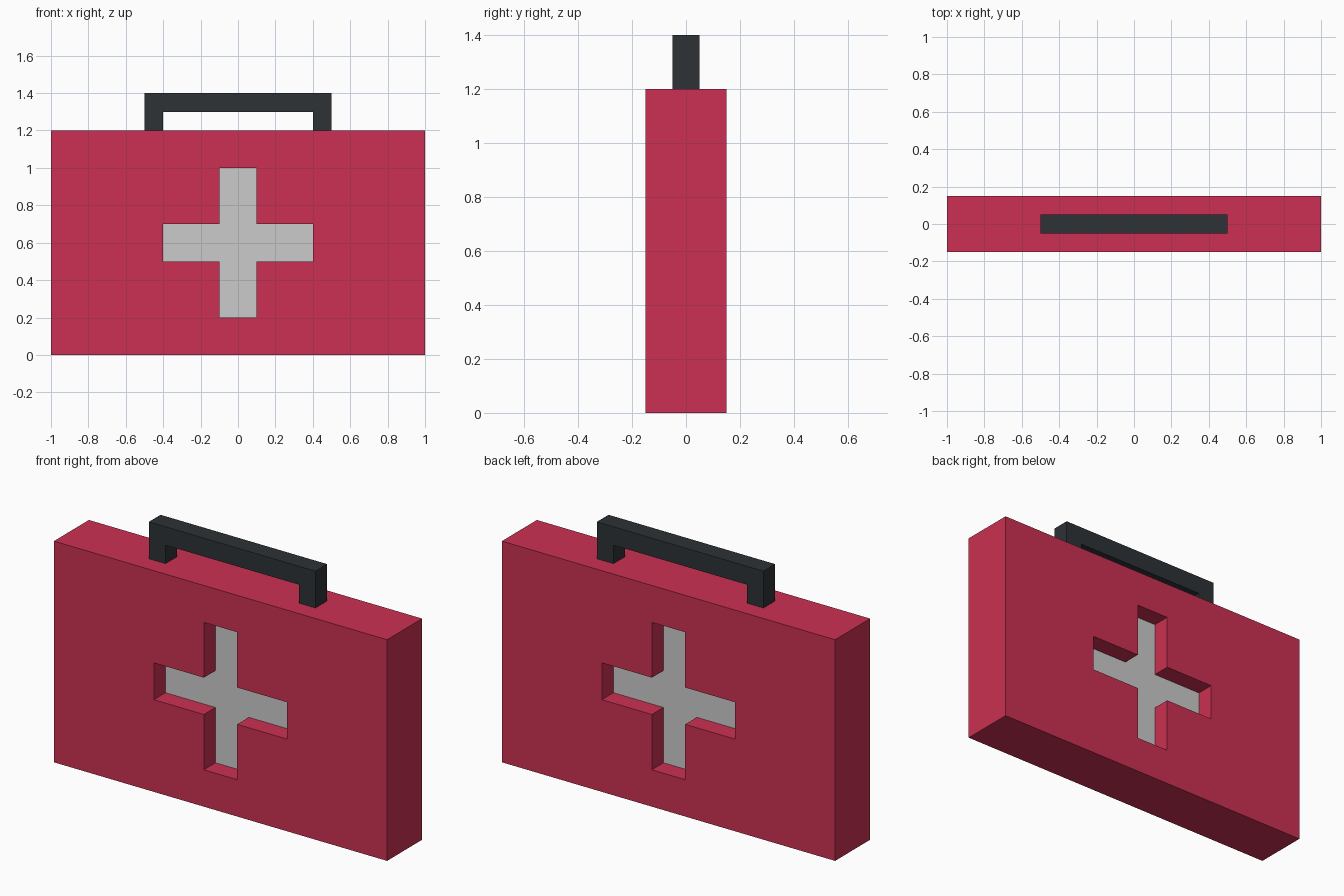
import bpy
from math import radians

if "Cube" in bpy.data.objects:
    bpy.data.objects.remove(bpy.data.objects["Cube"])


def material(name, rgb):
    m = bpy.data.materials.new(name)
    m.diffuse_color = (*rgb, 1)
    m.use_nodes = True
    m.node_tree.nodes["Principled BSDF"].inputs["Base Color"].default_value = m.diffuse_color
    return m


def slab(name, outlines, half_depth, mat=None):
    """Extrude closed x-z outlines along y; an inner outline becomes a hole."""
    curve = bpy.data.curves.new(name, 'CURVE')
    curve.dimensions = '2D'
    curve.fill_mode = 'BOTH'
    curve.extrude = half_depth
    for points in outlines:
        spline = curve.splines.new('POLY')
        spline.points.add(len(points) - 1)
        for p, (x, z) in zip(spline.points, points):
            p.co = (x, z, 0, 1)
        spline.use_cyclic_u = True
    obj = bpy.data.objects.new(name, curve)
    bpy.context.collection.objects.link(obj)
    obj.rotation_euler.x = radians(90)
    if mat:
        curve.materials.append(mat)
    # Turn the curve into a flat-shaded mesh
    bpy.ops.object.select_all(action='DESELECT')
    obj.select_set(True)
    bpy.context.view_layer.objects.active = obj
    bpy.ops.object.convert(target='MESH')
    bpy.ops.object.shade_flat()
    return bpy.context.object


red = material("red", (0.60, 0.03, 0.085))
black = material("black", (0.027, 0.032, 0.036))

# Outlines
a, r, mid = 0.1, 0.4, 0.6
quarter = [(r, -a), (r, a), (a, a)]
cross = []
for c, s in ((1, 0), (0, 1), (-1, 0), (0, -1)):
    cross += [(c * x - s * z, s * x + c * z + mid) for x, z in quarter]
box = [(-1, 0), (1, 0), (1, 1.2), (-1, 1.2)]
half_handle = [(0.4, 1.3), (0.4, 1.2), (0.5, 1.2), (0.5, 1.4)]
handle = half_handle + [(-x, z) for x, z in reversed(half_handle)]

# Case with a cross-shaped opening on both faces
slab("case", [box, cross], 0.15, red)
# Recessed cross panel in the middle of the case
slab("cross_panel", [cross], 0.05)
# Carrying handle
slab("handle", [handle], 0.05, black)
